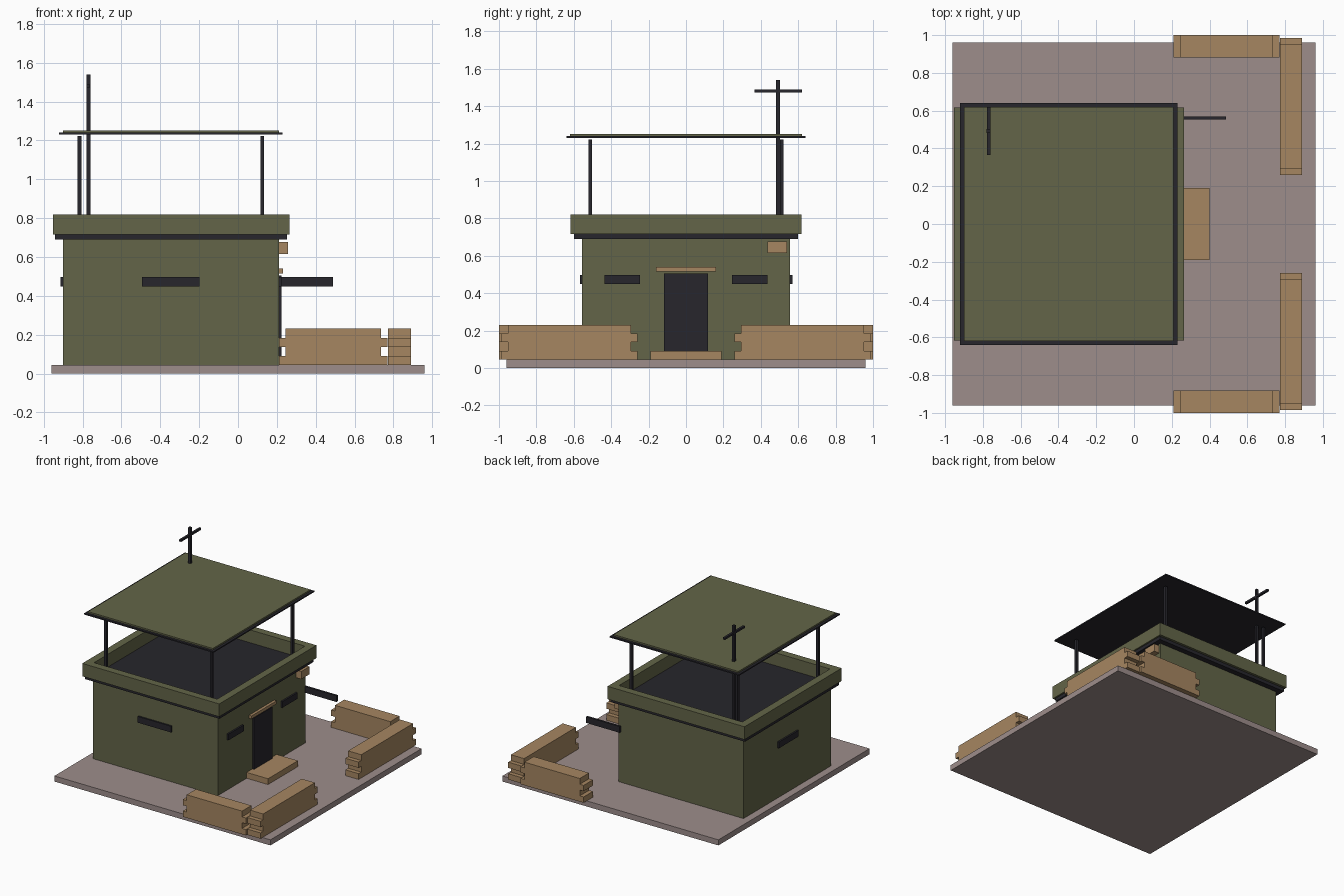
import bpy

if "Cube" in bpy.data.objects:
    bpy.data.objects.remove(bpy.data.objects["Cube"])


def material(name, rgb):
    m = bpy.data.materials.new(name)
    m.diffuse_color = (*rgb, 1)
    m.use_nodes = True
    m.node_tree.nodes["Principled BSDF"].inputs["Base Color"].default_value = m.diffuse_color
    return m


GREEN = material("olive", (0.125, 0.13, 0.065))
DARK = material("dark_metal", (0.02, 0.019, 0.025))
TAN = material("sand", (0.38, 0.24, 0.12))
STONE = material("slab_stone", (0.34, 0.27, 0.26))


def box(name, mat, x, y, z):
    """Box from (min, max) ranges on each axis."""
    bpy.ops.mesh.primitive_cube_add(size=1, location=[(a + b) / 2 for a, b in (x, y, z)])
    o = bpy.context.object
    o.name = name
    o.scale = [b - a for a, b in (x, y, z)]
    bpy.ops.object.transform_apply(location=False, rotation=False, scale=True)
    o.data.materials.append(mat)
    return o


def both(s, a, b):
    """Range a..b mirrored when s is -1."""
    return tuple(sorted((s * a, s * b)))


# Ground slab and bunker body
box("ground_slab", STONE, (-0.96, 0.96), (-0.96, 0.96), (0, 0.045))
box("bunker_body", GREEN, (-0.90, 0.21), (-0.555, 0.555), (0.045, 0.69))
box("roof_deck", DARK, (-0.943, 0.253), (-0.598, 0.598), (0.69, 0.717))

# Parapet around the deck
for label, x in (("left", (-0.952, -0.89)), ("right", (0.205, 0.265))):
    box("parapet_" + label, GREEN, x, (-0.617, 0.617), (0.717, 0.82))
for label, s in (("front", -1), ("back", 1)):
    box("parapet_" + label, GREEN, (-0.89, 0.205), both(s, 0.557, 0.617), (0.717, 0.82))

# Canopy posts and canopy
for x in (-0.815, 0.125):
    for y in (-0.512, 0.512):
        box("canopy_post", DARK, (x - 0.01, x + 0.01), (y - 0.01, y + 0.01), (0.717, 1.222))
box("canopy_frame", DARK, (-0.92, 0.23), (-0.64, 0.64), (1.23, 1.24))
box("canopy_panel", GREEN, (-0.90, 0.21), (-0.62, 0.62), (1.24, 1.252))

# Antenna mast with crossbar
box("antenna_mast", DARK, (-0.78, -0.76), (0.482, 0.502), (0.717, 1.54))
box("antenna_crossbar", DARK, (-0.779, -0.761), (0.365, 0.62), (1.472, 1.488))

# Viewing slits, the back one overhangs the wall corner
SLIT_Z = (0.448, 0.498)
box("slit_front", DARK, (-0.495, -0.197), (-0.568, -0.55), SLIT_Z)
box("slit_back", DARK, (0.19, 0.488), (0.553, 0.57), SLIT_Z)
box("slit_left", DARK, (-0.913, -0.895), (-0.125, 0.125), SLIT_Z)
for s in (-1, 1):
    box("slit_right", DARK, (0.20, 0.223), both(s, 0.245, 0.437), SLIT_Z)

# Door, lintel, step and wall box
box("door", DARK, (0.20, 0.225), (-0.117, 0.117), (0.045, 0.505))
box("door_lintel", TAN, (0.20, 0.232), (-0.16, 0.16), (0.515, 0.54))
box("door_step", TAN, (0.21, 0.40), (-0.19, 0.19), (0.045, 0.092))
box("wall_box", TAN, (0.20, 0.258), (0.435, 0.54), (0.615, 0.677))

# Sandbag walls: four layers of alternating length on both sides
for s in (-1, 1):
    for i in range(4):
        inset = 0.034 * (i % 2)
        z = (0.045 + 0.0465 * i, 0.045 + 0.0465 * (i + 1))
        box("sandbag_side_layer", TAN, (0.21 + inset, 0.77 - inset), both(s, 0.882, 1.0), z)
        box("sandbag_end_layer", TAN, (0.773, 0.89), both(s, 0.26 + inset, 0.986 - inset), z)
